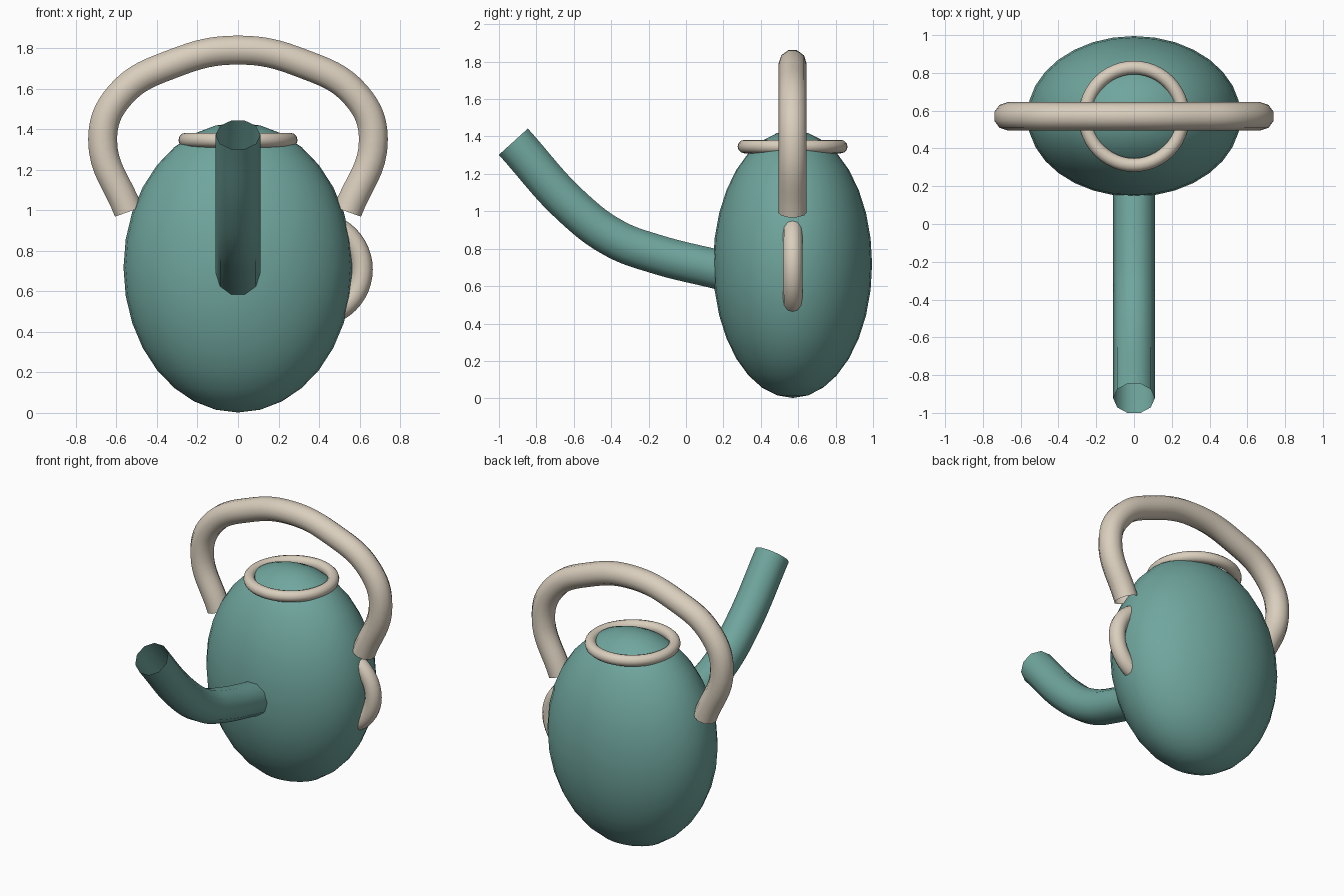
import bpy, math

if "Cube" in bpy.data.objects:
    bpy.data.objects.remove(bpy.data.objects["Cube"])

Y = 0.57  # depth of the pot axis


def colour(name, rgb):
    m = bpy.data.materials.new(name)
    m.diffuse_color = (*rgb, 1)
    m.use_nodes = True
    m.node_tree.nodes["Principled BSDF"].inputs["Base Color"].default_value = m.diffuse_color
    return m


teal = colour("teal_glaze", (0.16, 0.38, 0.34))
cream = colour("cream_glaze", (0.70, 0.62, 0.51))


def finish(name, mat):
    ob = bpy.context.object
    ob.name = name
    ob.data.materials.append(mat)
    bpy.ops.object.shade_smooth()
    return ob


def tube(name, points, radius, mat):
    """Open ten-sided smooth tube through the given points."""
    cu = bpy.data.curves.new(name, 'CURVE')
    cu.dimensions = '3D'
    cu.bevel_depth = radius
    cu.bevel_resolution = 3
    cu.resolution_u = 8
    sp = cu.splines.new('BEZIER')
    sp.bezier_points.add(len(points) - 1)
    for bp, p in zip(sp.bezier_points, points):
        bp.co = p
        bp.handle_left_type = bp.handle_right_type = 'AUTO'
    cu.materials.append(mat)
    ob = bpy.data.objects.new(name, cu)
    bpy.context.collection.objects.link(ob)
    return ob


# egg-shaped body
bpy.ops.mesh.primitive_uv_sphere_add(segments=32, ring_count=16, radius=1,
                                     location=(0, Y, 0.717))
body = finish("body", teal)
body.scale = (0.565, 0.425, 0.715)

# spout rising towards the front
spout = [(0.3, 0.655), (0.176, 0.687), (-0.163, 0.772), (-0.383, 0.855),
         (-0.604, 1.02), (-0.923, 1.372)]
tube("spout", [(0, y, z) for y, z in spout], 0.11, teal)

# ring around the lid
bpy.ops.mesh.primitive_torus_add(major_radius=0.258, minor_radius=0.036,
                                 location=(0, Y, 1.346))
finish("lid_ring", cream)

# carrying handle, mirrored left to right
half = [(0.54, 0.992), (0.668, 1.35), (0.585, 1.565), (0.31, 1.727)]
path = [(-x, Y, z) for x, z in half] + [(0, Y, 1.79)] + [(x, Y, z) for x, z in reversed(half)]
tube("top_handle", path, 0.075, cream)

# small half-sunk grip on the right side
bpy.ops.mesh.primitive_torus_add(major_radius=0.233, minor_radius=0.052,
                                 location=(0.38, Y, 0.708),
                                 rotation=(math.pi / 2, 0, 0))
finish("side_grip", cream)
